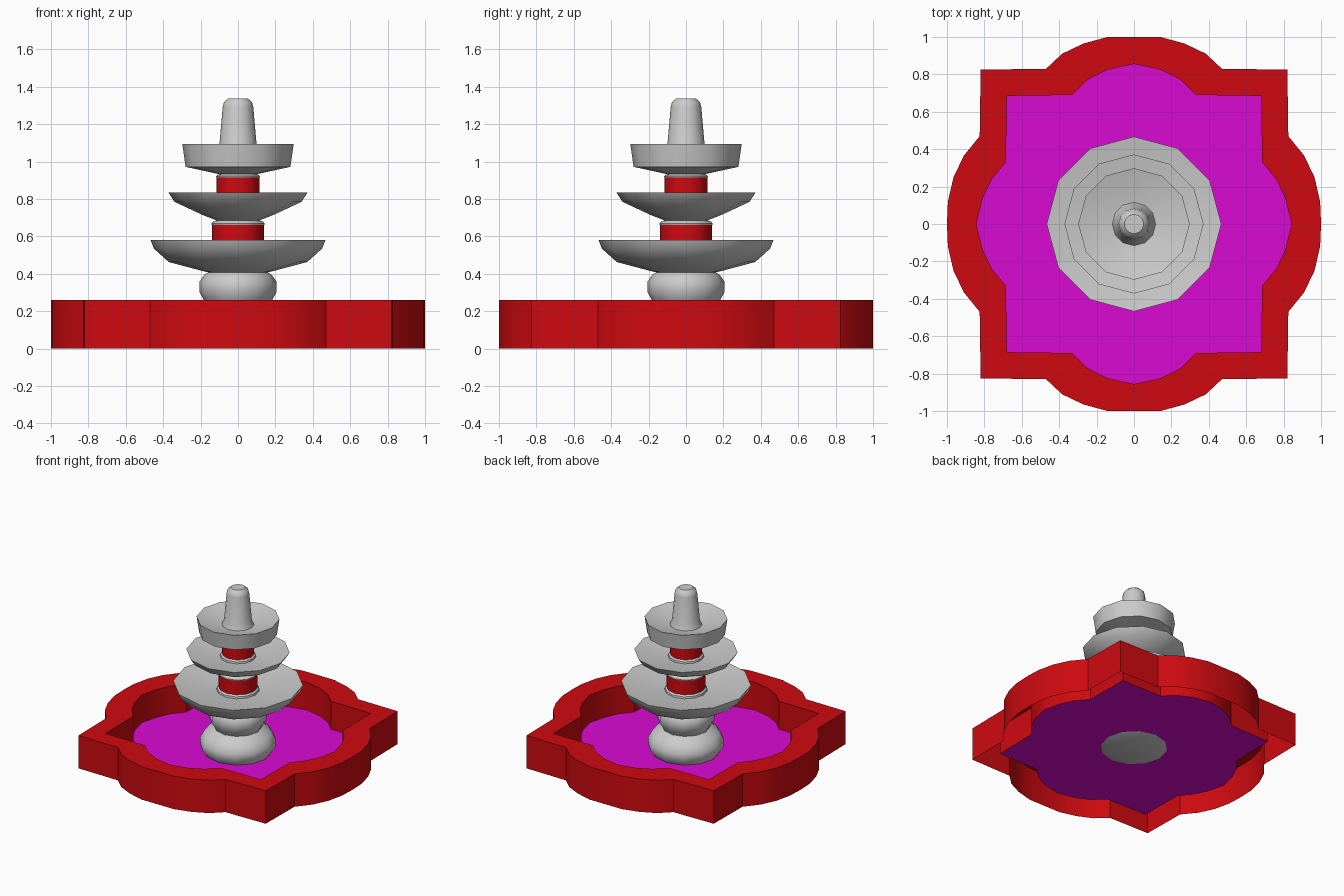
import bpy, bmesh, math

if "Cube" in bpy.data.objects:
    bpy.data.objects.remove(bpy.data.objects["Cube"])

SIDES = 12


def material(name, rgb):
    m = bpy.data.materials.new(name)
    m.diffuse_color = (*rgb, 1)
    m.use_nodes = True
    m.node_tree.nodes["Principled BSDF"].inputs["Base Color"].default_value = m.diffuse_color
    return m


RED = material("red_stone", (0.62, 0.003, 0.005))
WATER = material("magenta_water", (0.7, 0.003, 0.65))


def finish(name, bm, mat=None, smooth=35):
    mesh = bpy.data.meshes.new(name)
    bm.to_mesh(mesh)
    bm.free()
    obj = bpy.data.objects.new(name, mesh)
    bpy.context.collection.objects.link(obj)
    if mat:
        mesh.materials.append(mat)
    bpy.ops.object.select_all(action='DESELECT')
    obj.select_set(True)
    bpy.context.view_layer.objects.active = obj
    bpy.ops.object.shade_smooth_by_angle(angle=math.radians(smooth))
    return obj


def bridge(bm, a, b):
    n = len(a)
    for i in range(n):
        j = (i + 1) % n
        bm.faces.new((a[i], a[j], b[j], b[i]))


def lathe(name, profile, mat=None, cap_bottom=False, cap_top=False):
    """Revolve (radius, z) points, listed from the bottom along the outside."""
    bm = bmesh.new()
    rings = []
    for r, z in profile:
        rings.append([bm.verts.new((r * math.cos(math.tau * i / SIDES),
                                    r * math.sin(math.tau * i / SIDES), z))
                      for i in range(SIDES)])
    for a, b in zip(rings, rings[1:]):
        bridge(bm, a, b)
    if cap_bottom:
        bm.faces.new(rings[0][::-1])
    if cap_top:
        bm.faces.new(rings[-1])
    return finish(name, bm, mat)


def mirrored_outline(quarter):
    """Mirror a quarter outline (from +x axis to +y axis) into a full loop."""
    half = quarter + [(-x, y) for x, y in reversed(quarter[:-1])]
    return half + [(x, -y) for x, y in reversed(half[1:-1])]


outer = mirrored_outline([(1, 0), (.995, .12), (.965, .25), (.91, .365), (.825, .47),
                          (.82, .825),
                          (.47, .83), (.385, .91), (.27, .965), (.14, 1), (0, 1)])
inner = mirrored_outline([(.843, 0), (.825, .07), (.81, .135), (.76, .24), (.685, .33),
                          (.68, .685),
                          (.33, .69), (.25, .77), (.14, .825), (.07, .84), (0, .855)])

# Basin wall: outer side, flat rim and inner side, open underneath
bm = bmesh.new()
loops = [[bm.verts.new((x, y, z)) for x, y in pts]
         for pts, z in ((outer, 0), (outer, .26), (inner, .26), (inner, .04))]
for a, b in zip(loops, loops[1:]):
    bridge(bm, a, b)
finish("basin_wall", bm, RED)

# Water sheet
bm = bmesh.new()
bm.faces.new([bm.verts.new((x, y, .04)) for x, y in inner])
finish("water", bm, WATER)

# Pedestal with two bulges
lathe("pedestal", [(.17, .02), (.24, .04), (.275, .09), (.275, .14), (.24, .2), (.17, .235),
                   (.185, .265), (.205, .3), (.205, .36), (.18, .395), (.15, .415)],
      cap_bottom=True)

# Three dishes: underside, rim, shallow inside
lathe("lower_dish", [(.14, .405), (.17, .41), (.37, .463), (.45, .535), (.467, .58),
                     (.15, .525), (.1, .525)])
lathe("middle_dish", [(.1, .68), (.125, .69), (.19, .715), (.34, .785), (.372, .835),
                      (.125, .79), (.08, .79)])
lathe("upper_dish", [(.08, .93), (.11, .935), (.28, .972), (.298, 1.095),
                     (.115, 1.045), (.05, 1.045)])

# Red columns, each with a grey foot and a grey collar
for name, r, z0, z1, z2 in (("lower", .14, .54, .66, .687), ("upper", .115, .805, .915, .937)):
    lathe(name + "_column_foot", [(r + .015, z0 - .02), (r + .012, z0), (r, z0 + .01)])
    lathe(name + "_column", [(r, z0), (r, z1)], RED)
    lathe(name + "_column_collar", [(r, z1), (r + .003, z1 + .008), (r - .008, z2 - .006),
                                    (r - .03, z2)])

# Top spout
lathe("top_spout", [(.118, 1.04), (.1, 1.085), (.082, 1.29), (.075, 1.318), (.052, 1.338)],
      cap_top=True)
